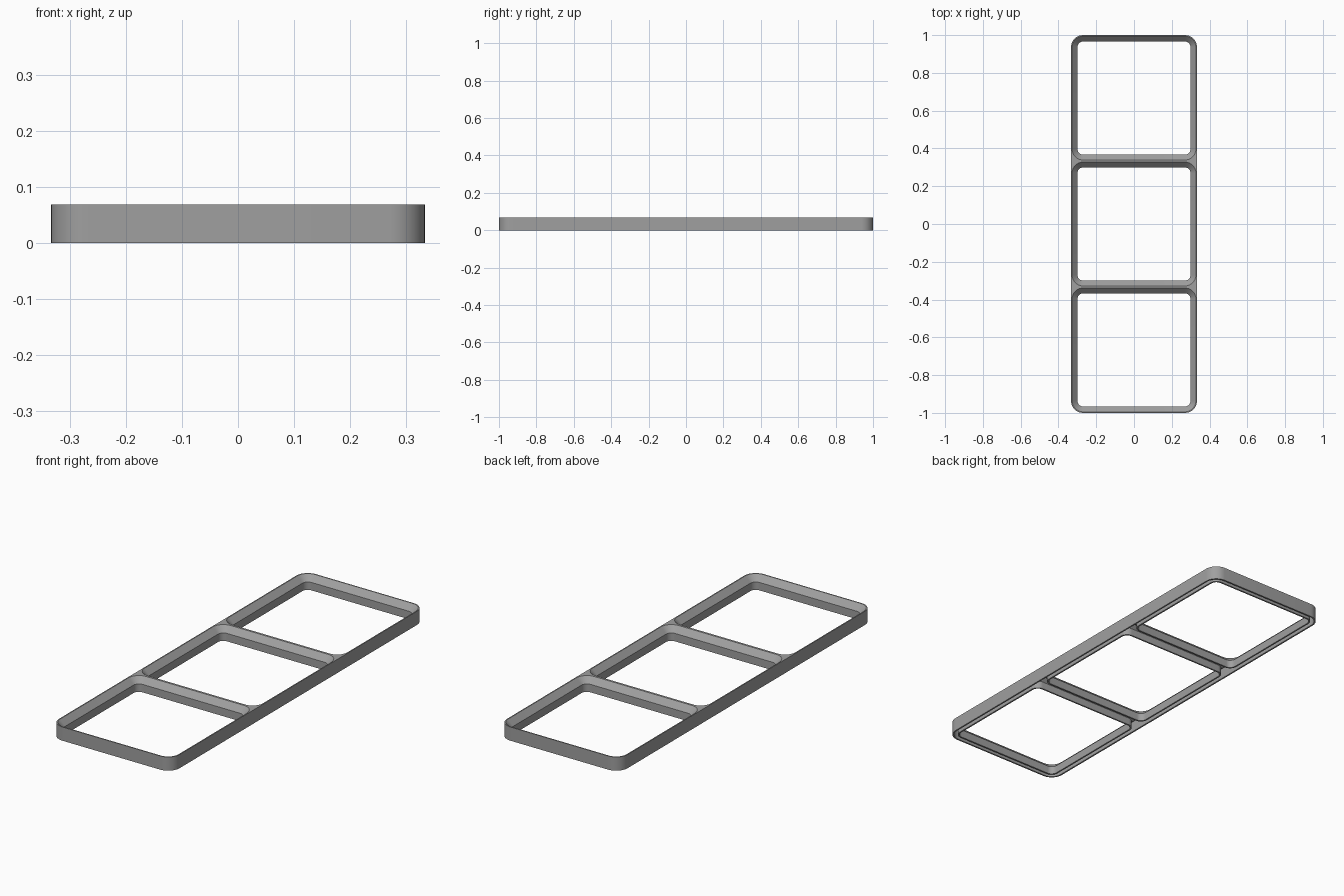
import bpy, bmesh, math

if "Cube" in bpy.data.objects:
    bpy.data.objects.remove(bpy.data.objects["Cube"])

U = 2 / 126            # one millimetre in scene units
PITCH, TOP, KNEE = 42, 4.3, 2.5
CORNER, STEPS = 4.0, 10
bm = bmesh.new()


def ring(cy, length, inset, z):
    """Rounded rectangle of vertices, moved inwards by inset."""
    r = CORNER - inset
    hx, hy = PITCH / 2 - CORNER, length / 2 - CORNER
    verts = []
    for q, (sx, sy) in enumerate([(1, 1), (-1, 1), (-1, -1), (1, -1)]):
        for i in range(STEPS + 1):
            a = math.pi / 2 * (q + i / STEPS)
            verts.append(bm.verts.new(((sx * hx + r * math.cos(a)) * U,
                                       (cy + sy * hy + r * math.sin(a)) * U, z * U)))
    return verts


def bridge(loops):
    for a, b in zip(loops, loops[1:]):
        n = len(a)
        for i in range(n):
            j = (i + 1) % n
            bm.faces.new((a[i], a[j], b[j], b[i]))


def fill(loops, direction):
    edges = [bm.edges.get((l[i - 1], l[i])) for l in loops for i in range(len(l))]
    bmesh.ops.triangle_fill(bm, edges=edges, use_beauty=True, normal=(0, 0, direction))


# Outer wall: top edge, down the outside, across the rim, up into the hollow
outer = [ring(0, 3 * PITCH, inset, z)
         for inset, z in [(0, TOP), (0, 0), (0.5, 0), (0.5, 3.35)]]
bridge(outer)

# Three cells: sloped seat, straight inner wall, lip and hollow underside
tops, roofs = [], []
for k in (-1, 0, 1):
    cell = [ring(k * PITCH, PITCH, inset, z) for inset, z in
            [(0.35, TOP), (2.15, KNEE), (2.15, 0), (1.65, 0), (1.65, 2.3), (0.6, 3.35)]]
    bridge(cell)
    tops.append(cell[0])
    roofs.append(cell[-1])

# Flat land between the cells and the roof of the hollow below it
fill([outer[0]] + tops, 1)
fill([outer[-1]] + roofs, -1)
bmesh.ops.recalc_face_normals(bm, faces=bm.faces)

mesh = bpy.data.meshes.new("grid_frame")
bm.to_mesh(mesh)
bm.free()
frame = bpy.data.objects.new("grid_frame", mesh)
bpy.context.collection.objects.link(frame)

grey = bpy.data.materials.new("mid_grey")
grey.diffuse_color = (0.35, 0.35, 0.35, 1)
grey.use_nodes = True
grey.node_tree.nodes["Principled BSDF"].inputs["Base Color"].default_value = grey.diffuse_color
mesh.materials.append(grey)

bpy.context.view_layer.objects.active = frame
frame.select_set(True)
bpy.ops.object.shade_smooth_by_angle(angle=math.radians(30))
